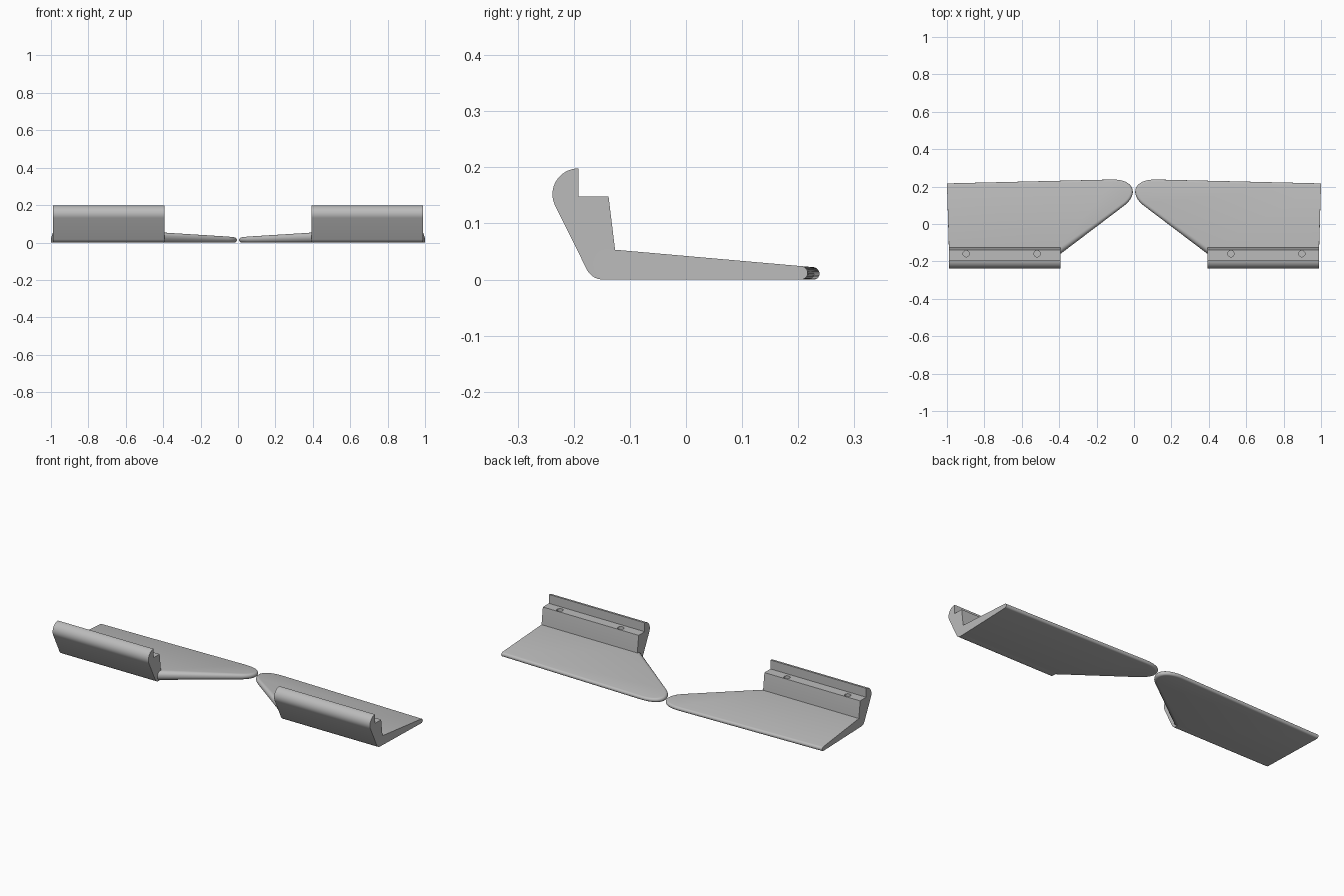
import bpy, bmesh
from math import sin, cos, pi, radians
from mathutils import Vector
from mathutils.geometry import interpolate_bezier

if "Cube" in bpy.data.objects:
    bpy.data.objects.remove(bpy.data.objects["Cube"])

GREY = (0.5, 0.5, 0.5, 1)
grey = bpy.data.materials.new("plain grey")
grey.use_nodes = True
grey.diffuse_color = GREY
grey.node_tree.nodes["Principled BSDF"].inputs["Base Color"].default_value = GREY

INNER, OUTER = 0.392, 0.989


def finish(bm, name):
    bmesh.ops.recalc_face_normals(bm, faces=bm.faces)
    mesh = bpy.data.meshes.new(name)
    bm.to_mesh(mesh)
    bm.free()
    mesh.materials.append(grey)
    ob = bpy.data.objects.new(name, mesh)
    bpy.context.collection.objects.link(ob)
    return ob


def activate(ob):
    bpy.ops.object.select_all(action='DESELECT')
    ob.select_set(True)
    bpy.context.view_layer.objects.active = ob


def arc(cy, cz, r, a0, a1, n):
    angles = [radians(a0 + (a1 - a0) * i / n) for i in range(n + 1)]
    return [(cy + r * cos(a), cz + r * sin(a)) for a in angles]


def bracket(side, name):
    # hooked rail section, extruded sideways
    section = [(-0.192, 0.148), (-0.138, 0.148), (-0.126, 0.05), (-0.126, 0)]
    section += arc(-0.148, 0.032, 0.032, 270, 208, 8)
    section += arc(-0.192, 0.152, 0.046, 208, 90, 18)
    bm = bmesh.new()
    face = bm.faces.new([bm.verts.new((side * INNER, y, z)) for y, z in section])
    ext = bmesh.ops.extrude_face_region(bm, geom=[face])
    moved = [v for v in ext["geom"] if isinstance(v, bmesh.types.BMVert)]
    bmesh.ops.translate(bm, verts=moved, vec=(side * (OUTER - INNER), 0, 0))
    ob = finish(bm, name)
    # screw holes in the ledge
    activate(ob)
    for x in (0.518, 0.897):
        bpy.ops.mesh.primitive_cylinder_add(vertices=24, radius=0.017, depth=0.16,
                                            location=(side * x, -0.159, 0.148))
        cutter = bpy.context.object
        cutter.hide_render = True
        mod = ob.modifiers.new("screw hole", 'BOOLEAN')
        mod.operation, mod.solver, mod.object = 'DIFFERENCE', 'EXACT', cutter
        activate(ob)
        bpy.ops.object.modifier_apply(modifier=mod.name)
        bpy.data.objects.remove(cutter)
    return ob


def thickness(y):
    return 0.042 - 0.088 * y


def blade(side, name):
    # plan outline from the outer front, round the inner tip, to the outer back
    tip = interpolate_bezier(Vector((0.05, 0.1)), Vector((-0.02, 0.155)),
                             Vector((-0.01, 0.235)), Vector((0.11, 0.238)), 20)
    path = [Vector((OUTER, -0.165)), Vector((0.4, -0.165))]
    path += [p.to_2d() for p in tip] + [Vector((1.0, 0.217))]
    inward = []
    for i, p in enumerate(path):
        d0 = (p - path[i - 1]).normalized() if i else None
        d1 = (path[i + 1] - p).normalized() if i < len(path) - 1 else None
        n0, n1 = [Vector((d.y, -d.x)) if d else None for d in (d0, d1)]
        n0, n1 = n0 or n1, n1 or n0
        inward.append((n0 + n1) / (1 + n0.dot(n1)))
    # tapering wedge with a half-round rim
    bm = bmesh.new()
    rings, steps = [], 10
    for k in range(steps + 1):
        a = -pi / 2 + pi * k / steps
        ring = []
        for p, n in zip(path, inward):
            q = p + n * thickness(p.y) / 2 * (1 - cos(a))
            z = thickness(q.y) / 2 * (1 + sin(a))
            ring.append(bm.verts.new((side * q.x, q.y, z)))
        rings.append(ring)
    for low, high in zip(rings, rings[1:]):
        for i in range(len(path) - 1):
            bm.faces.new((low[i], low[i + 1], high[i + 1], high[i]))
    bm.faces.new(rings[0])
    bm.faces.new(rings[-1])
    bm.faces.new([r[0] for r in rings] + [r[-1] for r in reversed(rings)])
    return finish(bm, name)


for side, label in ((1, "left"), (-1, "right")):
    for ob in (bracket(side, label + "_bracket"), blade(side, label + "_blade")):
        activate(ob)
        bpy.ops.object.shade_smooth_by_angle(angle=radians(30))
